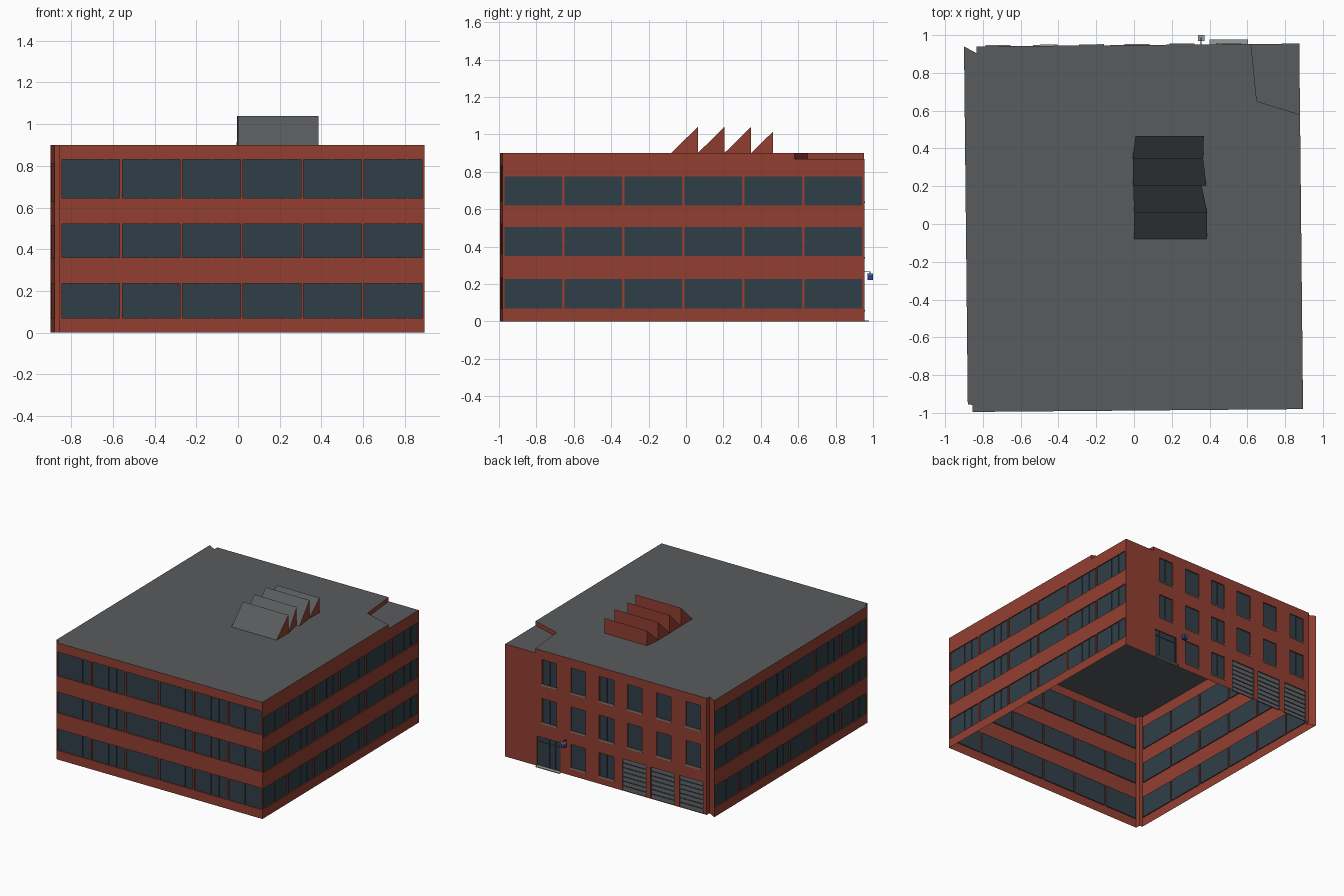
import bpy, bmesh
from mathutils import Vector

if "Cube" in bpy.data.objects:
    bpy.data.objects.remove(bpy.data.objects["Cube"])

COLORS = {
    "brick": (0.29, 0.05, 0.03, 1), "roof": (0.10, 0.105, 0.11, 1),
    "glass": (0.03, 0.05, 0.065, 1), "frame": (0.035, 0.045, 0.05, 1),
    "shutter": (0.12, 0.13, 0.14, 1), "stone": (0.30, 0.34, 0.32, 1),
    "blue": (0.02, 0.06, 0.28, 1), "metal": (0.05, 0.05, 0.05, 1),
}
mats = {}
for key, col in COLORS.items():
    mats[key] = bpy.data.materials.new(key)
    mats[key].diffuse_color = col

parts = {}


def part(name, mat):
    return parts.setdefault(name, (bmesh.new(), mat))[0]


def face(bm, pts):
    bm.faces.new([bm.verts.new(p) for p in pts])


def box(bm, lo, hi, at=lambda x, y, z: (x, y, z)):
    v = [bm.verts.new(at(x, y, z)) for x in (lo[0], hi[0]) for y in (lo[1], hi[1]) for z in (lo[2], hi[2])]
    for f in ((0, 1, 3, 2), (4, 6, 7, 5), (0, 4, 5, 1), (2, 3, 7, 6), (0, 2, 6, 4), (1, 5, 7, 3)):
        bm.faces.new([v[i] for i in f])


def wall_frame(p0, p1):
    """Maps (along, outward, up) to world space for a wall running p0 -> p1."""
    a, b = Vector((*p0, 0)), Vector((*p1, 0))
    d = (b - a).normalized()
    n = Vector((d.y, -d.x, 0))
    return lambda u, o, z: a + d * u + n * o + Vector((0, 0, z)), (b - a).length


H, LOW, DEPTH = 0.9, 0.868, 0.008


def wall(name, p0, p1, openings=(), voids=()):
    """Brick sheet with real openings and reveals; voids are cut away."""
    at, length = wall_frame(p0, p1)
    bm = part(name, "brick")
    cuts = list(openings) + list(voids)
    us = sorted({0, length} | {c for o in cuts for c in o[:2]})
    zs = sorted({0, H} | {c for o in cuts for c in o[2:]})
    for u0, u1 in zip(us, us[1:]):
        for z0, z1 in zip(zs, zs[1:]):
            um, zm = (u0 + u1) / 2, (z0 + z1) / 2
            if not any(o[0] < um < o[1] and o[2] < zm < o[3] for o in cuts):
                face(bm, [at(u0, 0, z0), at(u1, 0, z0), at(u1, 0, z1), at(u0, 0, z1)])
    bmesh.ops.remove_doubles(bm, verts=bm.verts, dist=1e-5)
    bmesh.ops.dissolve_limit(bm, angle_limit=0.01, verts=bm.verts, edges=bm.edges)
    for u0, u1, z0, z1 in openings:
        c = [(u0, z0), (u1, z0), (u1, z1), (u0, z1)]
        for (ua, za), (ub, zb) in zip(c, c[1:] + c[:1]):
            face(bm, [at(ua, 0, za), at(ub, 0, zb), at(ub, -DEPTH, zb), at(ua, -DEPTH, za)])
    return at


def pane(at, o, name, mat):
    u0, u1, z0, z1 = o
    face(part(name, mat), [at(u0, -DEPTH, z0), at(u1, -DEPTH, z0), at(u1, -DEPTH, z1), at(u0, -DEPTH, z1)])


def mullions(at, o, fractions, name, w=0.002):
    for f in fractions:
        u = o[0] + (o[1] - o[0]) * f
        box(part(name, "frame"), (u - w, -DEPTH, o[2]), (u + w, -DEPTH + 0.003, o[3]), at)


# Footprint corners, counter-clockwise
FL, FR, BR, BL = (-0.855, -0.995), (0.895, -0.98), (0.875, 0.955), (-0.835, 0.94)
N1, N2, N3, N4 = (-0.835, 0.905), (-0.9, 0.94), (-0.88, -0.955), (-0.855, -0.958)
# Lowered roof corner
S1, S2, S3 = (0.879, 0.58), (0.65, 0.65), (0.62, 0.953)


# Three sides with ribbon windows: six bays on three floors
def ribbon_wall(side, p0, p1, bands, voids=()):
    length = wall_frame(p0, p1)[1]
    pitch = (length - 0.01) / 6
    ops = [(0.01 + i * pitch, 0.01 + (i + 1) * pitch - 0.013, z0, z1)
           for i in range(6) for z0, z1 in bands]
    at = wall(side + "_wall", p0, p1, ops, voids)
    for o in ops:
        pane(at, o, side + "_windows", "glass")
        mullions(at, o, (0.5, 0.75), side + "_mullions")


ribbon_wall("front", FL, FR, ((0.07, 0.235), (0.36, 0.52), (0.645, 0.83)))
ribbon_wall("right", FR, BR, ((0.07, 0.228), (0.35, 0.505), (0.62, 0.775)),
            [(S1[1] - FR[1], wall_frame(FR, BR)[1], LOW, H)])
ribbon_wall("left", N2, N3, ((0.07, 0.235), (0.355, 0.515), (0.63, 0.81)))

# Back wall: sash windows, entrance and three loading doors
centres = (0.5, 0.255, 0.015, -0.225, -0.47, -0.72)
sash = [(0.875 - c - 0.062, 0.875 - c + 0.062, z0, z1)
        for i, c in enumerate(centres)
        for z0, z1 in ((0.06, 0.24), (0.345, 0.53), (0.64, 0.83)) if z0 > 0.1 or i in (1, 2)]
shutters = [(0.875 - c - 0.1, 0.875 - c + 0.1, 0.0, 0.245) for c in (-0.22, -0.46, -0.705)]
door = (0.27, 0.47, 0.005, 0.23)
at = wall("back_wall", BR, BL, sash + shutters + [door], [(0, 0.875 - S3[0], LOW, H)])
for o in sash:
    pane(at, o, "back_windows", "glass")
    mullions(at, o, (0.5,), "back_mullions")
    box(part("window_sills", "stone"), (o[0] - 0.004, -0.002, o[2] - 0.008), (o[1] + 0.004, 0.006, o[2]), at)
for o in shutters:
    pane(at, o, "loading_doors", "shutter")
    for k in range(1, 7):
        z = k * 0.035
        box(part("loading_door_slats", "frame"), (o[0], -DEPTH, z - 0.003), (o[1], -DEPTH + 0.004, z + 0.003), at)
pane(at, door, "entrance_glass", "glass")
mullions(at, door, (0.02, 0.25, 0.5, 0.75, 0.98), "entrance_frame", 0.004)
box(part("entrance_frame", "frame"), (door[0], -DEPTH, 0.185), (door[1], -0.004, 0.192), at)
box(part("doorstep", "stone"), (0.272, 0, 0), (0.475, 0.025, 0.006), at)

# Stepped corners
for k, (a, b) in enumerate(((BL, N1), (N1, N2), (N3, N4), (N4, FL))):
    wall(f"corner_return_{k + 1}", a, b)

# Flat roof, lowered corner and its low brick edge
face(part("roof", "roof"), [(*p, H) for p in (FL, FR, S1, S2, S3, BL, N1, N2, N3, N4)])
face(part("lower_roof", "roof"), [(*p, LOW) for p in (S1, BR, S3, S2)])
for a, b in ((S1, S2), (S2, S3)):
    face(part("roof_step", "brick"), [(*a, LOW), (*b, LOW), (*b, H), (*a, H)])

# Sawtooth rooflights: sloping roof towards the front, brick back and sides
# y0, y1, peak z, left x at y0 / y1, right x at y0 / y1
for y0, y1, zt, l0, l1, r0, r1 in ((-0.08, 0.063, 1.04, 0, 0, 0.385, 0.387),
                                  (0.063, 0.205, 1.04, 0, -0.003, 0.387, 0.358),
                                  (0.205, 0.348, 1.04, -0.005, -0.005, 0.382, 0.366),
                                  (0.348, 0.465, 1.015, -0.008, 0.008, 0.366, 0.37)):
    a, b, c, d = (l0, y0, H), (r0, y0, H), (r1, y1, H), (l1, y1, H)
    e, f = (r1, y1, zt), (l1, y1, zt)
    face(part("sawtooth_slopes", "roof"), [a, b, e, f])
    bm = part("sawtooth_walls", "brick")
    for pts in ([b, c, e], [d, a, f], [c, d, f, e]):
        face(bm, pts)

# Hanging blue lamp on a bracket beside the entrance
arm = part("lamp_bracket", "metal")
box(arm, (0.353, 0.94, 0.264), (0.358, 0.987, 0.268))
box(arm, (0.353, 0.982, 0.255), (0.358, 0.987, 0.266))
box(part("lamp", "blue"), (0.341, 0.97, 0.222), (0.37, 0.999, 0.25))
box(part("lamp_cap", "stone"), (0.339, 0.968, 0.25), (0.372, 1.0, 0.257))

# Turn the collected parts into objects
for name, (bm, mat) in parts.items():
    mesh = bpy.data.meshes.new(name)
    bm.to_mesh(mesh)
    bm.free()
    mesh.materials.append(mats[mat])
    bpy.context.collection.objects.link(bpy.data.objects.new(name, mesh))

for m in bpy.data.materials:
    if m.users and not m.is_grease_pencil:
        m.use_nodes = True
        m.node_tree.nodes["Principled BSDF"].inputs["Base Color"].default_value = m.diffuse_color
